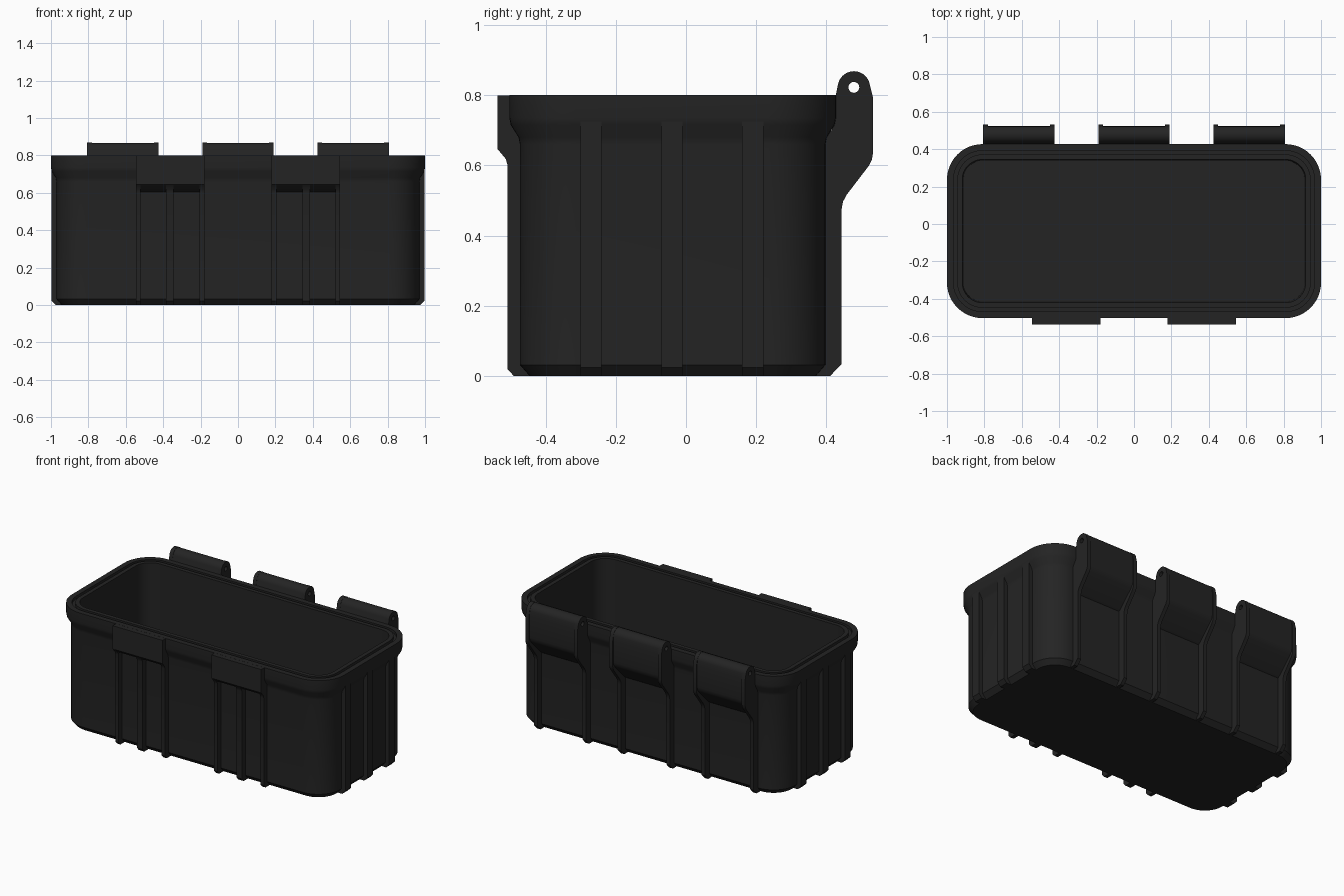
import bpy, bmesh, math
from mathutils import Matrix

if "Cube" in bpy.data.objects:
    bpy.data.objects.remove(bpy.data.objects["Cube"])

black = bpy.data.materials.new("matte black plastic")
black.diffuse_color = (0.0175, 0.0175, 0.0175, 1)
black.use_nodes = True
black.node_tree.nodes["Principled BSDF"].inputs["Base Color"].default_value = black.diffuse_color


def finish(ob, angle=35):
    ob.data.materials.clear()
    ob.data.materials.append(black)
    bpy.ops.object.select_all(action='DESELECT')
    ob.select_set(True)
    bpy.context.view_layer.objects.active = ob
    bpy.ops.object.shade_smooth_by_angle(angle=math.radians(angle))


def arc(cx, cy, r, a0, a1, n):
    return [(cx + r * math.cos(math.radians(a0 + (a1 - a0) * i / n)),
             cy + r * math.sin(math.radians(a0 + (a1 - a0) * i / n))) for i in range(n + 1)]


def extrude(name, loops, lo, hi, axis):
    """Extrude a side profile (with optional holes) from lo to hi along x or y."""
    cu = bpy.data.curves.new(name, 'CURVE')
    cu.dimensions = '2D'
    cu.fill_mode = 'BOTH'
    cu.extrude = (hi - lo) / 2
    for pts in loops:
        sp = cu.splines.new('POLY')
        sp.points.add(len(pts) - 1)
        for p, (u, v) in zip(sp.points, pts):
            p.co = (u, v, 0, 1)
        sp.use_cyclic_u = True
    tmp = bpy.data.objects.new(name + "_curve", cu)
    bpy.context.collection.objects.link(tmp)
    dg = bpy.context.evaluated_depsgraph_get()
    me = bpy.data.meshes.new_from_object(tmp.evaluated_get(dg))
    bpy.data.objects.remove(tmp)
    mid = (lo + hi) / 2
    if axis == 'x':   # profile drawn in y, z
        m = Matrix(((0, 0, 1, mid), (1, 0, 0, 0), (0, 1, 0, 0), (0, 0, 0, 1)))
    else:             # profile drawn in x, z
        m = Matrix(((1, 0, 0, 0), (0, 0, -1, mid), (0, 1, 0, 0), (0, 0, 0, 1)))
    me.transform(m)
    bm = bmesh.new()
    bm.from_mesh(me)
    bmesh.ops.remove_doubles(bm, verts=bm.verts, dist=1e-5)
    bmesh.ops.recalc_face_normals(bm, faces=bm.faces)
    bm.to_mesh(me)
    bm.free()
    ob = bpy.data.objects.new(name, me)
    bpy.context.collection.objects.link(ob)
    finish(ob)
    return ob


def rounded_rect(inset):
    """Plan outline of the box, moved inward by inset."""
    x, y0, y1 = 1 - inset, -0.503 + inset, 0.427 - inset
    r = 0.19 - inset
    return (arc(x - r, y1 - r, r, 0, 90, 12) + arc(-x + r, y1 - r, r, 90, 180, 12)
            + arc(-x + r, y0 + r, r, 180, 270, 12) + arc(x - r, y0 + r, r, 270, 360, 12))


# Box shell: outside wall, flared rim, gasket groove, inside wall and floor
section = [(0.058, 0), (0.03, 0.032), (0.03, 0.66), (0.026, 0.68), (0.004, 0.715), (0, 0.735),
           (0, 0.8), (0.035, 0.8), (0.035, 0.782), (0.055, 0.782), (0.055, 0.8),
           (0.082, 0.8), (0.088, 0.05)]
bm = bmesh.new()
rings = [[bm.verts.new((x, y, z)) for x, y in rounded_rect(d)] for d, z in section]
for a, b in zip(rings, rings[1:]):
    n = len(a)
    for i in range(n):
        bm.faces.new((a[i], a[(i + 1) % n], b[(i + 1) % n], b[i]))
bm.faces.new(rings[0][::-1])
bm.faces.new(rings[-1])
bmesh.ops.recalc_face_normals(bm, faces=bm.faces)
me = bpy.data.meshes.new("box_shell")
bm.to_mesh(me)
bm.free()
shell = bpy.data.objects.new("box_shell", me)
bpy.context.collection.objects.link(shell)
finish(shell, 30)

# Ribs on both ends
for s in (-1, 1):
    for y in (-0.27, -0.04, 0.19):
        prof = [(s * 0.94, 0.0), (s * 0.975, 0.0), (s * 0.998, 0.024), (s * 0.998, 0.74), (s * 0.94, 0.74)]
        extrude("end_rib", [prof], y - 0.03, y + 0.03, 'y')

# Front latch mounts, each a plate over three ribs
plate = [(-0.45, 0.6), (-0.475, 0.605), (-0.512, 0.622), (-0.536, 0.645), (-0.536, 0.7995),
         (-0.48, 0.7995), (-0.45, 0.75)]
front_rib = [(-0.445, 0.0), (-0.49, 0.0), (-0.508, 0.02), (-0.508, 0.6), (-0.513, 0.618),
             (-0.533, 0.642), (-0.533, 0.7), (-0.445, 0.7)]
for s in (-1, 1):
    a, b = sorted((s * 0.545, s * 0.18))
    extrude("latch_plate", [plate], a, b, 'x')
    for c, w in ((0.5325, 0.0125), (0.365, 0.02), (0.1925, 0.0125)):
        extrude("front_rib", [front_rib], s * c - w, s * c + w, 'x')

# Back hinges: two ears running down into ribs, with a barrel between them
hole = arc(0.478, 0.822, 0.0155, 360, 0, 20)[:-1]


def knuckle(r):
    return arc(0.478, 0.822, r, 10, 170, 18) + [(0.4255, 0.795), (0.415, 0.795), (0.415, 0.7)]


ear = [(0.37, 0.0), (0.41, 0.0), (0.443, 0.034), (0.443, 0.475), (0.447, 0.497), (0.458, 0.517),
       (0.52, 0.598), (0.529, 0.615), (0.532, 0.633), (0.532, 0.795)] + knuckle(0.046) + [(0.37, 0.66)]
barrel = [(0.37, 0.49), (0.397, 0.505), (0.41, 0.515), (0.505, 0.612), (0.52, 0.632),
          (0.525, 0.655), (0.525, 0.795)] + knuckle(0.0445) + [(0.37, 0.66)]
for c in (-0.615, 0, 0.615):
    a, b = c - 0.191, c + 0.191
    extrude("hinge_ear", [ear, hole], a, a + 0.025, 'x')
    extrude("hinge_ear", [ear, hole], b - 0.025, b, 'x')
    extrude("hinge_barrel", [barrel, hole], a + 0.025, b - 0.025, 'x')
